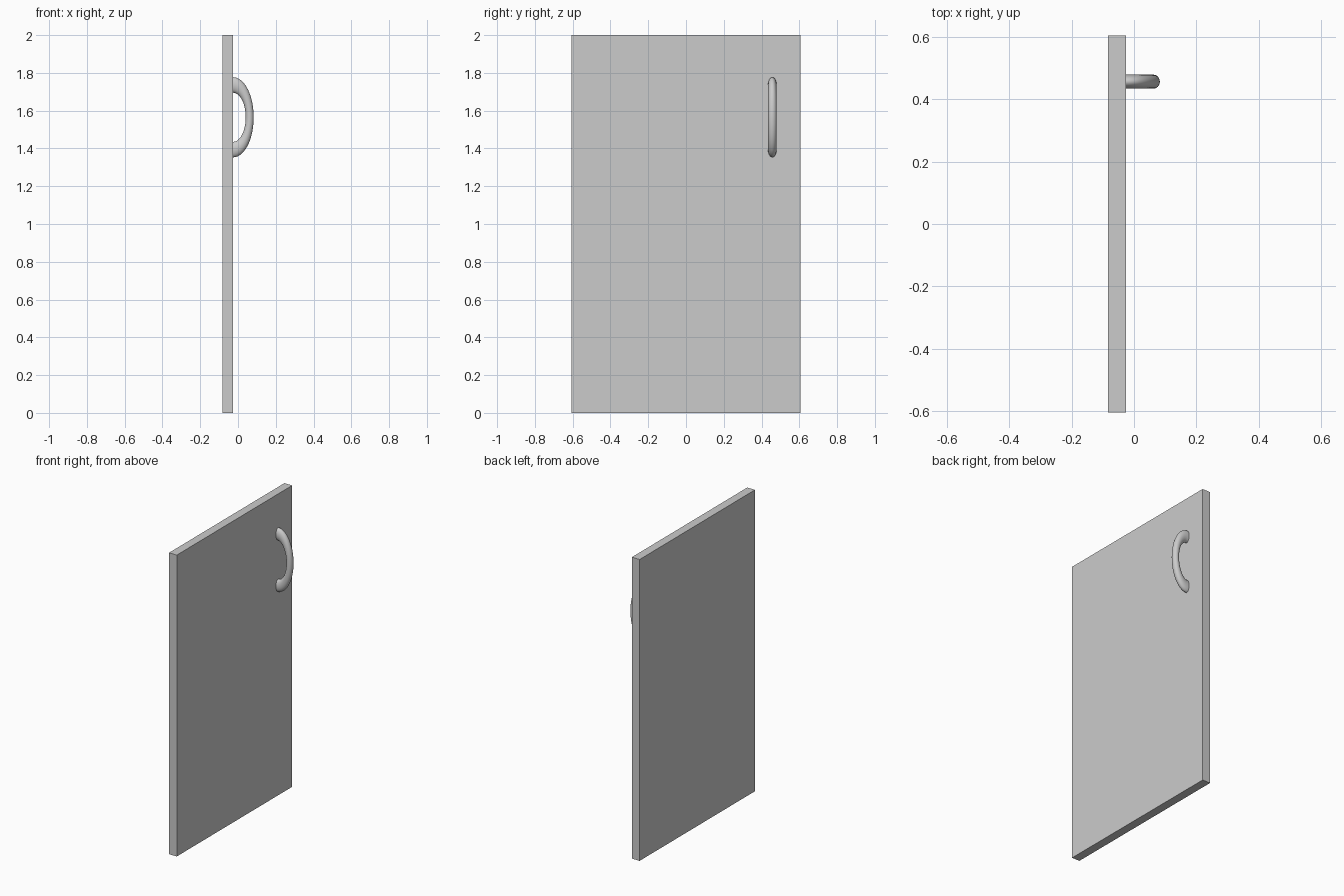
import bpy
import bmesh
from math import pi, sin, cos

default = bpy.data.objects.get("Cube")
if default:
    bpy.data.objects.remove(default, do_unlink=True)

# One plain grey for panel and handle
grey = bpy.data.materials.new("light_grey")
colour = (0.6, 0.6, 0.6, 1)
grey.diffuse_color = colour
grey.use_nodes = True
grey.node_tree.nodes["Principled BSDF"].inputs["Base Color"].default_value = colour


def add_object(name, bm):
    bmesh.ops.recalc_face_normals(bm, faces=bm.faces[:])
    mesh = bpy.data.meshes.new(name)
    bm.to_mesh(mesh)
    bm.free()
    mesh.materials.append(grey)
    obj = bpy.data.objects.new(name, mesh)
    bpy.context.collection.objects.link(obj)
    return obj


# Door panel: a thin upright slab
FACE_X = -0.026
THICKNESS = 0.057
bm = bmesh.new()
bmesh.ops.create_cube(bm, size=1)
bmesh.ops.scale(bm, vec=(THICKNESS, 1.21, 2), verts=bm.verts)
bmesh.ops.translate(bm, vec=(FACE_X - THICKNESS / 2, 0, 1), verts=bm.verts)
add_object("door_panel", bm)

# Handle: half a ring, flattened to an ellipse
RING, TUBE, SIDES = 0.171, 0.041, 24
bm = bmesh.new()
section = [bm.verts.new((0, TUBE * cos(a), RING + TUBE * sin(a)))
           for a in (2 * pi * i / SIDES for i in range(SIDES))]
loop = [bm.edges.new((section[i - 1], section[i])) for i in range(SIDES)]
bmesh.ops.spin(bm, geom=section + loop, cent=(0, 0, 0), axis=(0, 1, 0),
               angle=pi, steps=40)
ends = [e for e in bm.edges if e.is_boundary]
bmesh.ops.holes_fill(bm, edges=ends)
bmesh.ops.scale(bm, vec=(0.514, 0.55, 1), verts=bm.verts)
# Keep the handle on the outer side of the panel
if sum(v.co.x for v in bm.verts) < 0:
    bmesh.ops.scale(bm, vec=(-1, 1, 1), verts=bm.verts)
bmesh.ops.translate(bm, vec=(FACE_X, 0.457, 1.565), verts=bm.verts)
handle = add_object("handle", bm)

bpy.ops.object.select_all(action="DESELECT")
handle.select_set(True)
bpy.context.view_layer.objects.active = handle
bpy.ops.object.shade_smooth_by_angle()
